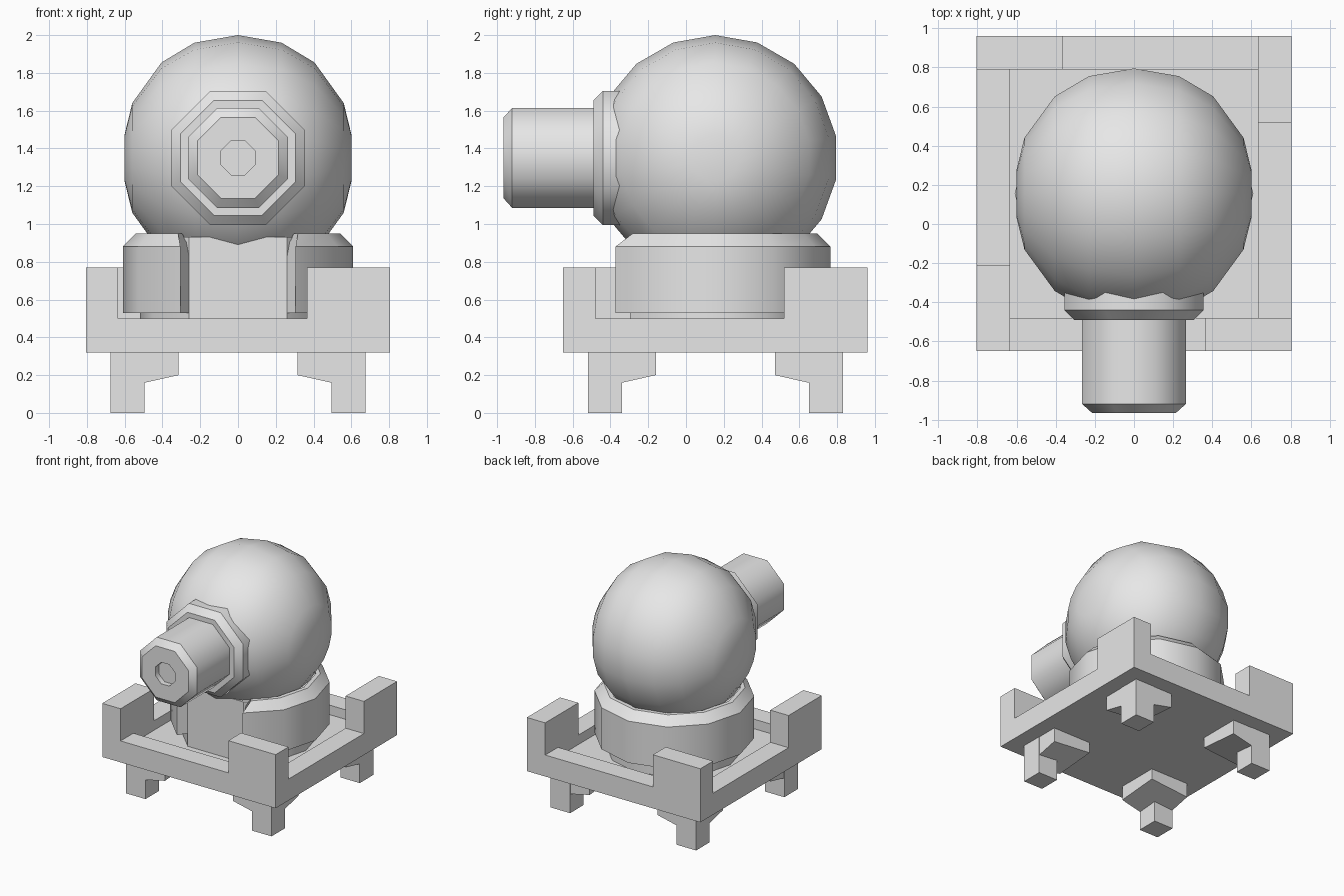
import bpy, bmesh, math
from math import sin, cos, pi, radians

if "Cube" in bpy.data.objects:
    bpy.data.objects.remove(bpy.data.objects["Cube"], do_unlink=True)

CY = 0.155          # shared centre line of the base and the ball

grey = bpy.data.materials.new("plain_grey")
grey.use_nodes = True
grey.diffuse_color = (0.8, 0.8, 0.8, 1)
grey.node_tree.nodes["Principled BSDF"].inputs["Base Color"].default_value = (0.8, 0.8, 0.8, 1)


def loft(name, loops, smooth=None, sharp_loops=False):
    """Bridge closed point loops into a capped solid."""
    bm = bmesh.new()
    rows = [[bm.verts.new(p) for p in loop] for loop in loops]
    n = len(rows[0])
    for a, b in zip(rows, rows[1:]):
        for i in range(n):
            j = (i + 1) % n
            bm.faces.new((a[i], a[j], b[j], b[i]))
    bm.faces.new(rows[0])
    bm.faces.new(rows[-1])
    bmesh.ops.recalc_face_normals(bm, faces=bm.faces)
    if sharp_loops:
        for f in bm.faces:
            f.smooth = True
        for row in rows:
            for i in range(n):
                bm.edges.get((row[i], row[(i + 1) % n])).smooth = False
    mesh = bpy.data.meshes.new(name)
    bm.to_mesh(mesh)
    bm.free()
    mesh.materials.append(grey)
    obj = bpy.data.objects.new(name, mesh)
    bpy.context.collection.objects.link(obj)
    if smooth:
        bpy.ops.object.select_all(action='DESELECT')
        obj.select_set(True)
        bpy.context.view_layer.objects.active = obj
        bpy.ops.object.shade_smooth_by_angle(angle=radians(smooth))
    return obj


def rect(x0, x1, y0, y1, z):
    return [(x0, y0, z), (x1, y0, z), (x1, y1, z), (x0, y1, z)]


def box(name, x0, x1, y0, y1, z0, z1):
    return loft(name, [rect(x0, x1, y0, y1, z0), rect(x0, x1, y0, y1, z1)])


# Square tray with a low rim
H, W = 0.805, 0.635


def square(h, z):
    return rect(-h, h, CY - h, CY + h, z)


loft("base_tray", [square(H, 0.32), square(H, 0.5), square(W, 0.5), square(W, 0.42)])

# Raised rim blocks, one per corner, turning around the tray
for i in range(4):
    a = i * pi / 2
    pts = [(0.365, -H), (H, -H), (H, -W), (0.365, -W)]
    turned = [(x * cos(a) - y * sin(a), x * sin(a) + y * cos(a) + CY) for x, y in pts]
    loft("rim_block_%d" % (i + 1), [[(x, y, z) for x, y in turned] for z in (0.5, 0.77)])

# Legs and their sloping brackets
for sx, side in ((1, "left"), (-1, "right")):
    for sy, end in ((-1, "front"), (1, "back")):
        xs = sorted((sx * 0.495, sx * 0.675))
        ys = sorted((CY + sy * 0.495, CY + sy * 0.675))
        box("leg_%s_%s" % (end, side), *xs, *ys, 0, 0.32)
        o, n = 0.672, 0.315
        plan = [(o, o, 0.12), (n, o, 0.20), (n, n, 0.23), (o, n, 0.20)]
        loft("bracket_%s_%s" % (end, side),
             [[(sx * x, CY + sy * y, z) for x, y, z in plan],
              [(sx * x, CY + sy * y, 0.32) for x, y, z in plan]])

# Turret core: twelve-sided with a flat front
core = [(0.52 * sin(radians(a)), CY - 0.52 * cos(radians(a))) for a in range(30, 331, 30)]
loft("turret_core", [[(x, y, z) for x, y in core] for z in (0.42, 0.93)], 35)

# Collar around the core, open at the front, with a bevelled top
sections = []
for a in range(30, 331, 30):
    top = a + (6 if a == 30 else -6 if a == 330 else 0)
    profile = [(0.505, 0.53, a), (0.61, 0.53, a), (0.61, 0.88, a),
               (0.54, 0.95, top), (0.505, 0.95, top), (0.505, 0.88, a)]
    sections.append([(r * sin(radians(t)), CY - r * cos(radians(t)), z) for r, z, t in profile])
loft("turret_collar", sections, 35)

# Ball head, turned around the x axis with flattened ends
half = [(0.0, 0.65), (0.23, 0.61), (0.405, 0.505), (0.56, 0.29), (0.6, 0.125)]
full = [(-x, r) for x, r in reversed(half[1:])] + half
loft("ball_head", [[(x, CY + r * sin(k * pi / 9), 1.35 + r * cos(k * pi / 9))
                    for k in range(18)] for x, r in full], 42)


def octagons(profile):
    """Flat-topped octagons along y from (y, half width) pairs."""
    return [[(w / cos(pi / 8) * cos(pi / 8 + k * pi / 4), y,
              1.35 + w / cos(pi / 8) * sin(pi / 8 + k * pi / 4))
             for k in range(8)] for y, w in profile]


# Barrel flange, and barrel with a shallow muzzle hole
loft("barrel_flange", octagons([(-0.2, 0.355), (-0.44, 0.355), (-0.49, 0.305)]), sharp_loops=True)
loft("barrel", octagons([(-0.3, 0.265), (-0.92, 0.265), (-0.965, 0.215),
                         (-0.965, 0.09), (-0.92, 0.09)]), sharp_loops=True)
